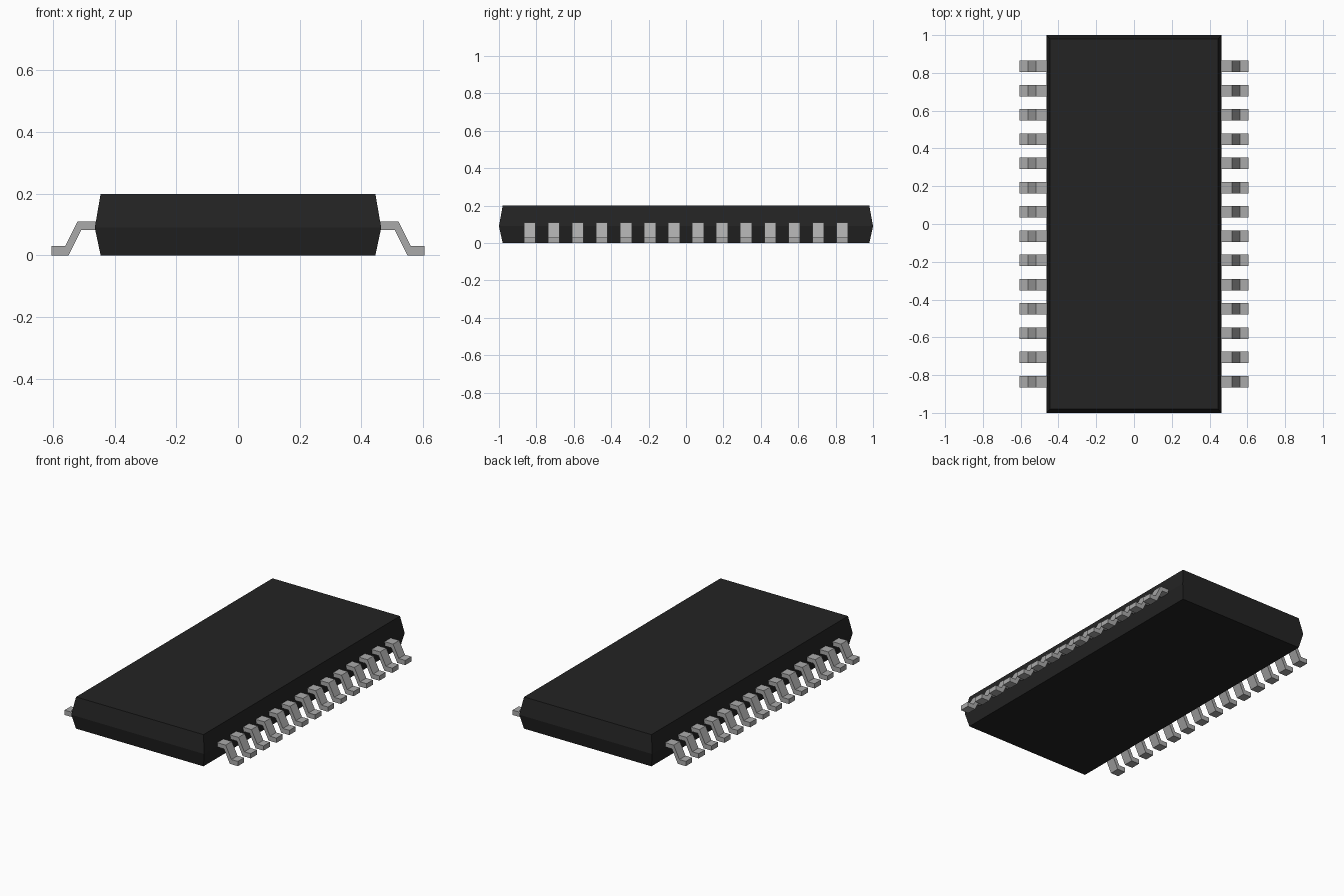
import bpy
import bmesh

cube = bpy.data.objects.get("Cube")
if cube:
    bpy.data.objects.remove(cube, do_unlink=True)


def make_material(name, color, roughness, metallic=0.0):
    mat = bpy.data.materials.new(name)
    mat.use_nodes = True
    mat.diffuse_color = color
    shader = mat.node_tree.nodes["Principled BSDF"]
    shader.inputs["Base Color"].default_value = color
    shader.inputs["Roughness"].default_value = roughness
    shader.inputs["Metallic"].default_value = metallic
    return mat


def finish(bm, name, mat):
    bmesh.ops.recalc_face_normals(bm, faces=bm.faces)
    mesh = bpy.data.meshes.new(name)
    bm.to_mesh(mesh)
    bm.free()
    mesh.materials.append(mat)
    obj = bpy.data.objects.new(name, mesh)
    bpy.context.collection.objects.link(obj)
    return obj


black = make_material("black plastic", (0.017, 0.017, 0.017, 1), 0.6)
silver = make_material("silver metal", (0.40, 0.40, 0.40, 1), 0.4)

# Package body: stacked rectangles, widest at the parting line
bm = bmesh.new()
rings = []
for hx, hy, z in [(0.445, 0.98, 0), (0.464, 1.0, 0.09), (0.445, 0.98, 0.2)]:
    corners = [(-hx, -hy), (hx, -hy), (hx, hy), (-hx, hy)]
    rings.append([bm.verts.new((x, y, z)) for x, y in corners])
for low, high in zip(rings, rings[1:]):
    for i in range(4):
        j = (i + 1) % 4
        bm.faces.new((low[i], low[j], high[j], high[i]))
bm.faces.new(rings[0])
bm.faces.new(rings[-1])
finish(bm, "package_body", black)

# Gull-wing pins: a bent strip profile extruded along y
PIN_COUNT = 14
PITCH = 0.1284
PIN_WIDTH = 0.062
outer = [(0.44, 0.11), (0.52, 0.11), (0.56, 0.03), (0.605, 0.03)]
inner = [(0.605, 0.0), (0.549, 0.0), (0.508, 0.083), (0.44, 0.083)]
profile = outer + inner


def add_pin(name, side, y):
    bm = bmesh.new()
    a, b = [[bm.verts.new((side * x, y + offset, z)) for x, z in profile]
            for offset in (-PIN_WIDTH / 2, PIN_WIDTH / 2)]
    n = len(profile)
    for i in range(n):
        j = (i + 1) % n
        bm.faces.new((a[i], a[j], b[j], b[i]))
    # End caps as three quads across the strip
    for ring in (a, b):
        for i in range(3):
            bm.faces.new((ring[i], ring[i + 1], ring[n - 2 - i], ring[n - 1 - i]))
    finish(bm, name, silver)


for side, label in ((1, "left"), (-1, "right")):
    for k in range(PIN_COUNT):
        add_pin(f"{label}_pin_{k + 1}", side, (k - (PIN_COUNT - 1) / 2) * PITCH)
